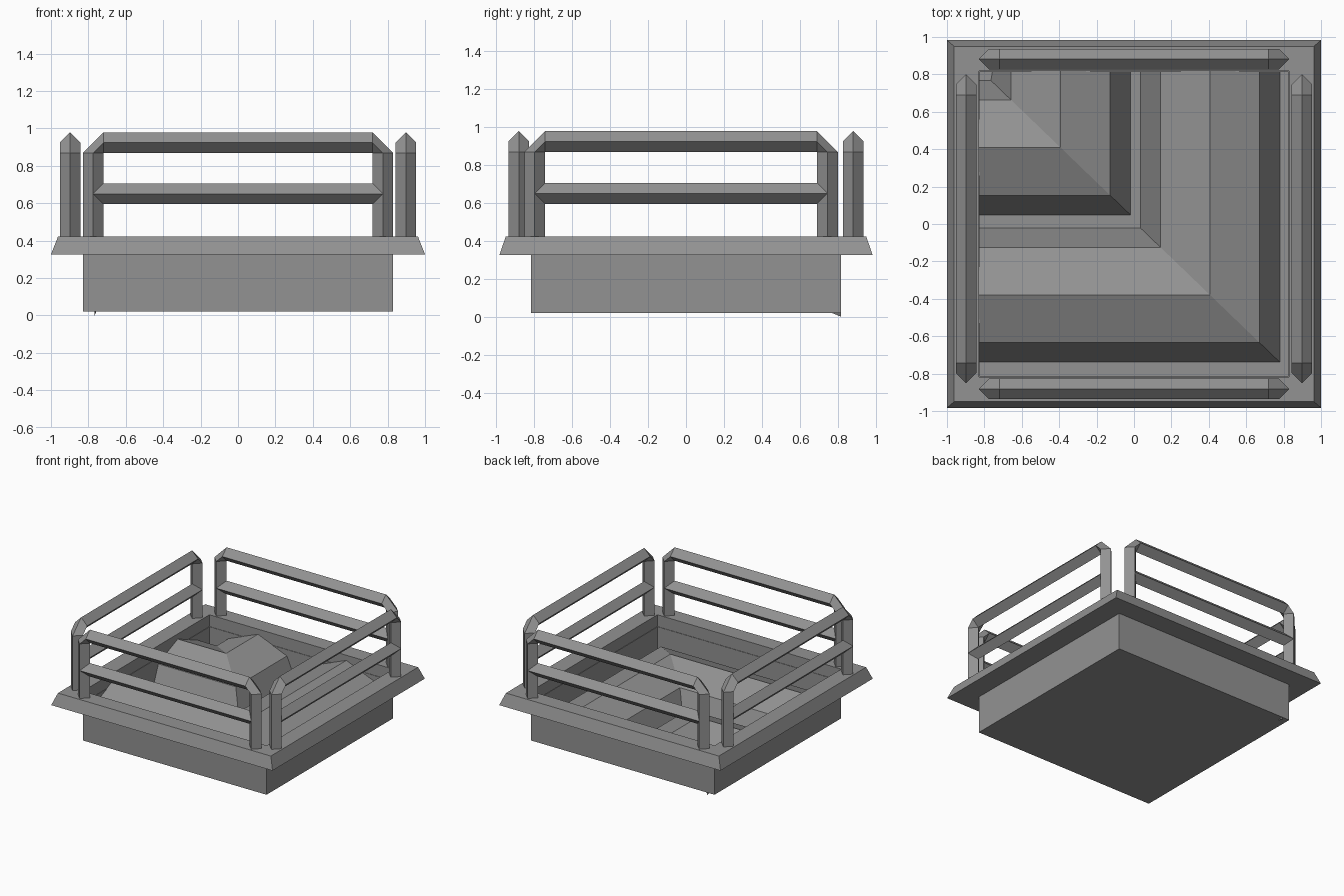
import bpy, bmesh, math
from mathutils import Vector

cube = bpy.data.objects.get("Cube")
if cube:
    bpy.data.objects.remove(cube, do_unlink=True)

grey = bpy.data.materials.new("stone grey")
grey.use_nodes = True
COLOUR = (0.29, 0.29, 0.29, 1)
grey.diffuse_color = COLOUR
grey.node_tree.nodes["Principled BSDF"].inputs["Base Color"].default_value = COLOUR

FLOOR, SHELF, TOP = 0.02, 0.326, 0.422
IN_X, IN_Y = 0.83, 0.817


def finish(bm, name, upward=False):
    bmesh.ops.recalc_face_normals(bm, faces=bm.faces)
    if upward and sum(f.normal.z for f in bm.faces) < 0:
        bmesh.ops.reverse_faces(bm, faces=bm.faces)
    mesh = bpy.data.meshes.new(name)
    bm.to_mesh(mesh)
    bm.free()
    mesh.materials.append(grey)
    obj = bpy.data.objects.new(name, mesh)
    bpy.context.collection.objects.link(obj)
    return obj


def loft(bm, rings, cap_start=False, cap_end=False, loop=False):
    """Skin closed rings of points, one after another."""
    rows = [[bm.verts.new(p) for p in ring] for ring in rings]
    pairs = list(zip(rows, rows[1:]))
    if loop:
        pairs.append((rows[-1], rows[0]))
    for a, b in pairs:
        for i in range(len(a)):
            j = (i + 1) % len(a)
            bm.faces.new((a[i], a[j], b[j], b[i]))
    if cap_start:
        bm.faces.new(rows[0])
    if cap_end:
        bm.faces.new(rows[-1])


def rect(x, y, z):
    return [(-x, -y, z), (x, -y, z), (x, y, z), (-x, y, z)]


# Thin-walled tub
bm = bmesh.new()
loft(bm, [rect(IN_X, IN_Y, FLOOR), rect(IN_X, IN_Y, SHELF)], cap_start=True)
tub = finish(bm, "tub")
wall = tub.modifiers.new("wall", "SOLIDIFY")
wall.thickness = 0.005
wall.offset = -1

# Sloping collar around the tub
bm = bmesh.new()
loft(bm, [rect(IN_X, IN_Y, SHELF), rect(1, 0.983, SHELF),
          rect(0.962, 0.95, TOP), rect(IN_X, IN_Y, TOP)], loop=True)
finish(bm, "collar")


# Two mitred half-octagon ridges wrapping the back corner of the tub
def ridge(name, cx, cy, tip=FLOOR):
    bm = bmesh.new()
    rows = []
    for k in range(5):
        a = math.pi * k / 4
        x, y = cx - 0.374 * math.cos(a), cy + 0.36 * math.cos(a)
        z = FLOOR + 0.36 * math.sin(a)
        back_z = tip if k == 0 else z
        rows.append([bm.verts.new(p) for p in
                     ((-IN_X, y, z), (x, y, z), (x, IN_Y, back_z))])
    for a, b in zip(rows, rows[1:]):
        for i in range(2):
            bm.faces.new((a[i], a[i + 1], b[i + 1], b[i]))
    finish(bm, name, upward=True)


ridge("inner_ridge", -0.392, 0.408, tip=0.0)
ridge("outer_ridge", 0.407, -0.38)

# Diamond-section guard rails, drawn along u (length), v (depth), z
R = 0.055
DIAMOND = [(R, 0), (0, R), (-R, 0), (0, -R)]


def guard_rail(name, half, place):
    post, inner, bend = half - R, half - 2 * R, 0.868
    rail = bend + R

    def flat(side, z):
        return [place(side * (post + a), b, z) for a, b in DIAMOND]

    def upright(u, z):
        return [place(u, b, z + a) for a, b in DIAMOND]

    bm = bmesh.new()
    # posts and top bar in one bent tube
    loft(bm, [flat(-1, TOP), flat(-1, bend), upright(-inner, rail),
              upright(inner, rail), flat(1, bend), flat(1, TOP)],
         cap_start=True, cap_end=True)
    # middle bar
    loft(bm, [upright(-post, 0.65), upright(post, 0.65)],
         cap_start=True, cap_end=True)
    finish(bm, name)


for name, s in (("front_rail", -1), ("back_rail", 1)):
    guard_rail(name, 0.83, lambda u, v, z, s=s: Vector((u, s * 0.881 + v, z)))
for name, s in (("right_rail", -1), ("left_rail", 1)):
    guard_rail(name, 0.826, lambda u, v, z, s=s: Vector((s * 0.898 + v, u - 0.026, z)))
